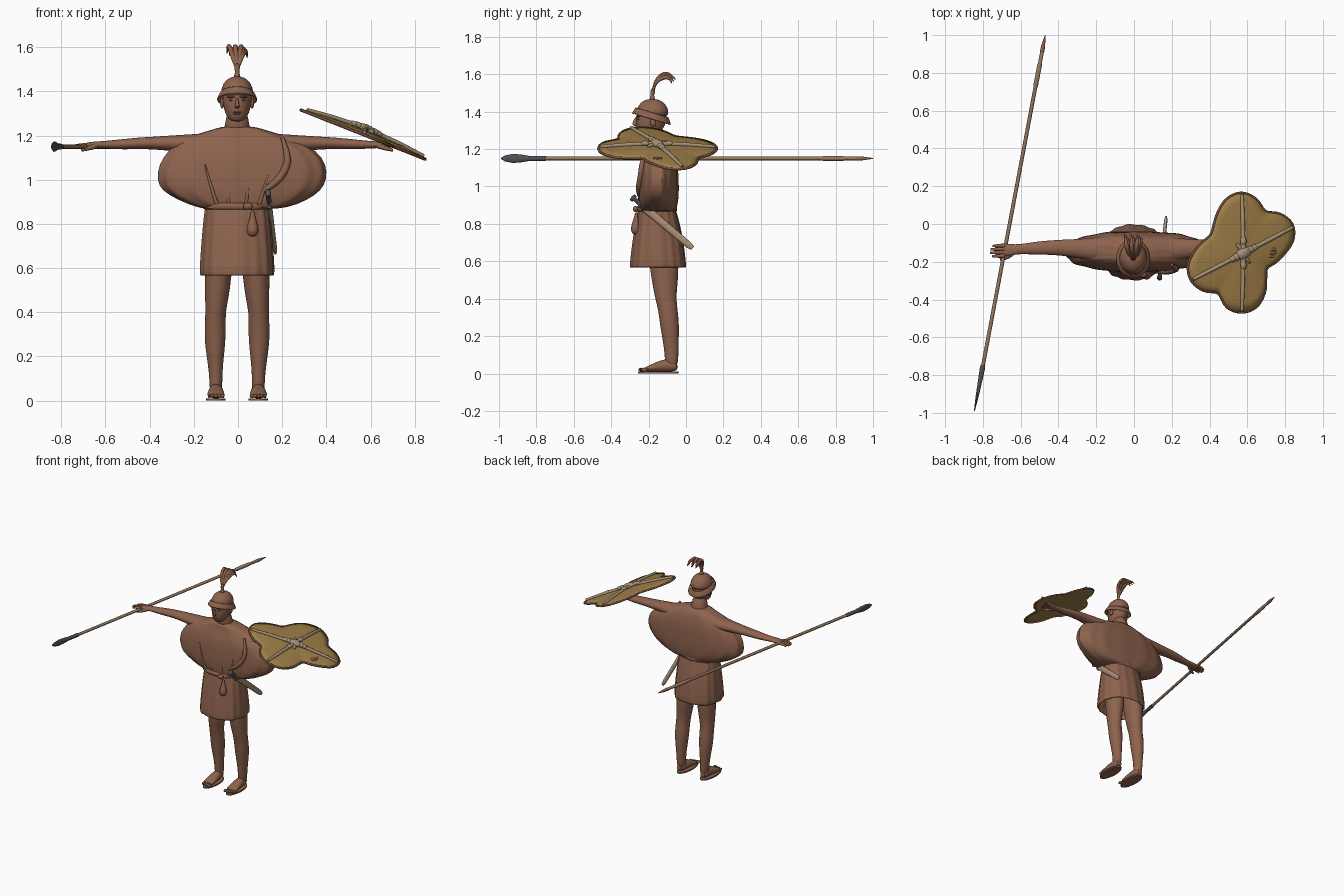
import bpy, bmesh, math
from math import sin, cos, pi, radians
from mathutils import Matrix, Vector

cube = bpy.data.objects.get("Cube")
if cube:
    bpy.data.objects.remove(cube)

X0 = -0.004  # the body's own centre line


def material(name, rgb):
    m = bpy.data.materials.new(name)
    m.use_nodes = True
    m.diffuse_color = (*rgb, 1)
    m.node_tree.nodes["Principled BSDF"].inputs["Base Color"].default_value = (*rgb, 1)
    return m


BROWN = material("warm brown", (0.27, 0.125, 0.075))
OCHRE = material("shield ochre", (0.35, 0.21, 0.065))
RIM = material("rim brown", (0.16, 0.075, 0.04))
PALE = material("pale horn", (0.38, 0.28, 0.18))
WOOD = material("shaft wood", (0.31, 0.20, 0.12))
METAL = material("dark metal", (0.075, 0.08, 0.085))
SCABBARD = material("scabbard tan", (0.42, 0.28, 0.18))


def finish(ob, mat, matrix=None):
    ob.data.materials.clear()
    ob.data.materials.append(mat)
    bpy.ops.object.select_all(action='DESELECT')
    ob.select_set(True)
    bpy.context.view_layer.objects.active = ob
    bpy.ops.object.shade_smooth_by_angle(angle=radians(55))
    if matrix:
        ob.matrix_world = matrix
    return ob


def from_bmesh(name, bm, mat, matrix=None):
    bmesh.ops.recalc_face_normals(bm, faces=bm.faces)
    me = bpy.data.meshes.new(name)
    bm.to_mesh(me)
    bm.free()
    ob = bpy.data.objects.new(name, me)
    bpy.context.collection.objects.link(ob)
    return finish(ob, mat, matrix)


def loft(name, rings, mat, axis='z', n=16, side=1, x0=0, matrix=None, cap=True,
         subdiv=1, pleats=0, amp=0.0, tilt=0.0, power=1.0, shell=0.0):
    """Skin oval rings (x, y, z, radius a, radius b) set across an axis."""
    bm = bmesh.new()
    loops = []
    for k, (x, y, z, a, b) in enumerate(rings):
        loop = []
        for i in range(n):
            t = 2 * pi * i / n
            w = 1 + amp * sin(pleats * t + 0.35 * sin(k)) + amp * 0.5 * sin(pleats * 0.5 * t + 1)
            c, s = cos(t), sin(t)
            u = a * w * math.copysign(abs(c) ** power, c)
            v = b * w * math.copysign(abs(s) ** power, s)
            d = {'z': (u, v, 0), 'x': (0, u, v), 'y': (u, 0, v)}[axis]
            loop.append(bm.verts.new((x0 + side * (x + d[0]), y + d[1], z + d[2] + tilt * d[1])))
        loops.append(loop)
    for p, q in zip(loops, loops[1:]):
        for i in range(n):
            j = (i + 1) % n
            bm.faces.new((p[i], p[j], q[j], q[i]))
    if cap:
        bm.faces.new(loops[0])
        bm.faces.new(loops[-1])
    ob = from_bmesh(name, bm, mat, matrix)
    if shell:
        ob.modifiers.new("Shell", 'SOLIDIFY').thickness = shell
    if subdiv:
        m = ob.modifiers.new("Smooth", 'SUBSURF')
        m.levels = m.render_levels = subdiv
    return ob


def tube(name, pts, radii, mat, matrix=None, cyclic=False, kind='NURBS'):
    cu = bpy.data.curves.new(name, 'CURVE')
    cu.dimensions = '3D'
    cu.bevel_depth, cu.bevel_resolution, cu.use_fill_caps = 1, 2, True
    sp = cu.splines.new(kind)
    sp.points.add(len(pts) - 1)
    for p, co, r in zip(sp.points, pts, radii):
        p.co, p.radius = (*co, 1), r
    sp.use_endpoint_u, sp.order_u, sp.resolution_u = True, 3, 4
    sp.use_cyclic_u = cyclic
    ob = bpy.data.objects.new(name, cu)
    bpy.context.collection.objects.link(ob)
    bpy.ops.object.select_all(action='DESELECT')
    ob.select_set(True)
    bpy.context.view_layer.objects.active = ob
    bpy.ops.object.convert(target='MESH')
    return finish(bpy.context.view_layer.objects.active, mat, matrix)


def ball(name, loc, size, mat, matrix=None, turn=0):
    bm = bmesh.new()
    m = Matrix.LocRotScale(Vector(loc), Matrix.Rotation(turn, 3, 'Z'), Vector(size))
    bmesh.ops.create_uvsphere(bm, u_segments=14, v_segments=9, radius=1, matrix=m)
    return from_bmesh(name, bm, mat, matrix)


# Legs, feet, soles, arms and hands, mirrored
for side, tag in ((1, "left"), (-1, "right")):
    kw = dict(side=side, x0=X0)
    loft(tag + "_leg", [(.096, -.078, .03, .03, .034), (.096, -.077, .09, .029, .037),
         (.098, -.08, .16, .034, .041), (.1, -.088, .26, .048, .053), (.099, -.095, .33, .049, .052),
         (.098, -.108, .4, .046, .057), (.092, -.112, .46, .054, .066), (.086, -.115, .56, .062, .079),
         (.08, -.13, .72, .07, .085), (.07, -.15, .84, .07, .08)], BROWN, **kw)
    loft(tag + "_foot", [(.096, -.042, .035, .02, .02), (.096, -.085, .045, .031, .036),
         (.096, -.14, .04, .035, .032), (.096, -.19, .028, .041, .018),
         (.096, -.225, .022, .039, .011)], BROWN, 'y', **kw)
    loft(tag + "_sole", [(.096, -.148, z, .044, .108) for z in (0, .01)], BROWN, n=28, subdiv=0, **kw)
    for i in range(5):
        ball(tag + "_toe", (X0 + side * (.066 + .015 * i), -.237 + .004 * i, .021),
             (.0095 - .0007 * i, .018, .01), BROWN)
    loft(tag + "_arm", [(.08, -.135, 1.16, .07, .055), (.2, -.135, 1.165, .066, .042),
         (.28, -.13, 1.165, .051, .037), (.38, -.125, 1.166, .043, .029), (.45, -.125, 1.165, .038, .026),
         (.52, -.128, 1.16, .035, .024), (.6, -.133, 1.158, .025, .017), (.65, -.137, 1.158, .031, .015),
         (.695, -.14, 1.155, .037, .012)], BROWN, 'x', **kw)
    for i in range(4):
        y = -.168 + .018 * i
        tip = .762 - .012 * abs(i - 1.4)
        tube(tag + "_finger", [(X0 + side * .68, y, 1.155), (X0 + side * .72, y * 1.01, 1.156),
             (X0 + side * tip, y * 1.02, 1.147)], (.011, .0095, .006), BROWN)
    tube(tag + "_thumb", [(X0 + side * .635, -.15, 1.155), (X0 + side * .665, -.182, 1.143),
         (X0 + side * .705, -.188, 1.134)], (.013, .011, .007), BROWN)

# Tunic: full draped upper part, gathered at a belt over a pleated skirt
loft("tunic_top", [(0, -.15, .866, .13, .085), (.02, -.15, .872, .2, .098), (.02, -.148, .905, .285, .104),
     (.012, -.147, .95, .36, .108), (.014, -.146, 1.0, .383, .108), (.018, -.145, 1.07, .378, .104),
     (.018, -.143, 1.13, .335, .098), (0, -.14, 1.18, .27, .082), (0, -.14, 1.205, .19, .074),
     (0, -.145, 1.225, .12, .066), (0, -.15, 1.243, .07, .057)],
     BROWN, n=56, pleats=14, amp=.018, power=.85)
loft("tunic_skirt", [(X0, -.155, .9, .14, .095), (X0, -.155, .87, .143, .1), (X0, -.152, .8, .152, .118),
     (X0, -.15, .7, .16, .135), (X0, -.15, .6, .167, .147), (X0, -.15, .565, .165, .148)],
     BROWN, n=64, pleats=16, amp=.02, cap=False, shell=.006, power=.85)
loft("belt", [(X0, -.157, z, a, a * .7) for z, a in ((.866, .147), (.87, .154), (.89, .154), (.895, .147))],
     BROWN, n=36, subdiv=0, power=.9)
ball("belt_knot", (.045, -.27, .88), (.022, .014, .016), BROWN)
tube("cloth_fold", [(.2, -.215, 1.19), (.222, -.235, 1.13), (.225, -.24, 1.06), (.17, -.255, .98),
     (.115, -.25, .95)], (.008, .014, .017, .017, .01), BROWN)
for x in (-.12, -.05, .045, .12):
    tube("tunic_crease", [(x * .8, -.246, .89), (x, -.252, .96), (x * 1.25, -.24, 1.07)],
         (.009, .008, .003), BROWN)

# Pouch hanging from the belt
loft("pouch", [(.066, -.265, .865, .008, .008), (.066, -.268, .825, .012, .012), (.066, -.27, .79, .027, .025),
     (.066, -.27, .76, .028, .025), (.066, -.27, .742, .012, .012)], BROWN)

# Head and face
loft("neck", [(X0, -.145, 1.2, .075, .06), (X0, -.152, 1.245, .053, .053), (X0, -.165, 1.32, .05, .052)], BROWN)
loft("head", [(X0, -.222, 1.262, .024, .026), (X0, -.2, 1.285, .049, .06), (X0, -.188, 1.325, .062, .079),
     (X0, -.184, 1.37, .068, .083), (X0, -.182, 1.42, .062, .075)], BROWN, n=20)
loft("nose", [(X0, -.266, 1.372, .006, .006), (X0, -.273, 1.345, .008, .013), (X0, -.273, 1.33, .013, .016),
     (X0, -.266, 1.322, .009, .008)], BROWN, n=10)
for z in (1.306, 1.299):
    ball("lip", (X0, -.259, z), (.019, .008, .004), BROWN)
for side in (1, -1):
    ball("brow", (X0 + side * .027, -.256, 1.375), (.02, .012, .005), BROWN)
    ball("eye", (X0 + side * .026, -.25, 1.36), (.011, .011, .006), RIM)
    ball("ear", (X0 + side * .068, -.175, 1.345), (.009, .016, .024), BROWN)

# Helmet with a sloping brim, knob and drooping plume
loft("helmet_dome", [(X0, -.18, 1.37, .074, .088), (X0, -.18, 1.4, .075, .088), (X0, -.18, 1.435, .064, .076),
     (X0, -.18, 1.458, .042, .05), (X0, -.18, 1.468, .016, .02)], BROWN, n=24)
loft("helmet_brim", [(X0, -.181, 1.398, .074, .088), (X0, -.183, 1.378, .086, .097),
     (X0, -.185, 1.36, .093, .106)], BROWN, n=32, cap=False, tilt=-.3, shell=.006)
loft("plume_stem", [(X0, -.18, 1.46, .02, .02), (X0, -.18, 1.478, .012, .012), (X0, -.18, 1.49, .009, .009),
     (X0, -.178, 1.5, .014, .014), (X0, -.175, 1.53, .012, .012)], BROWN, n=10)
for i in range(9):
    f = (i - 4) / 4
    up = .01 * (i % 3)
    tube("plume_feather", [(X0, -.178, 1.495), (X0 + f * .02, -.17, 1.55), (X0 + f * .032, -.135, 1.598 - up),
         (X0 + f * .04, -.09, 1.608 - up), (X0 + f * .046, -.055 - up, 1.572 - up)],
         (.006, .009, .011, .01, .002), BROWN)

# Spear, built along y and turned
spear = Matrix.Translation((-.6575, .005, 1.15)) @ Matrix.Rotation(radians(-10.67), 4, 'Z')


def spear_part(name, profile, mat):
    loft(name, [(0, y, 0, a, b) for y, a, b in profile], mat, 'y', n=12, matrix=spear, subdiv=0)


spear_part("spear_shaft", [(-.8, .01, .01), (.73, .01, .01), (.74, .0125, .0125), (.85, .0125, .0125),
                           (.86, .01, .01), (.93, .01, .01)], WOOD)
spear_part("spear_butt", [(.92, .011, .011), (.95, .011, .011), (1.012, .002, .002)], BROWN)
spear_part("spear_head", [(-1.012, .002, .003), (-.99, .004, .016), (-.95, .007, .024), (-.91, .009, .022),
                          (-.86, .011, .014), (-.78, .014, .013), (-.765, .012, .012)], METAL)

# Sheathed sword at the left hip
grip, tip = Vector((.135, -.29, .945)), Vector((.17, .035, .67))
aim = (tip - grip).to_track_quat('Z', 'Y').to_matrix().to_4x4()
sword = Matrix.Translation(grip) @ aim


def sword_part(name, profile, mat):
    loft(name, [(0, 0, t, a, b) for t, a, b in profile], mat, matrix=sword, subdiv=0)


sword_part("sword_grip", [(0, .008, .012), (.005, .014, .02), (.018, .013, .018), (.022, .009, .011),
                          (.06, .011, .013), (.085, .009, .011), (.088, .014, .025), (.1, .014, .025)], METAL)
sword_part("scabbard", [(.1, .011, .022), (.4, .009, .018), (.427, .006, .012)], SCABBARD)

# Four-lobed domed shield: outline radius at every fifteen degrees
TILT = radians(21.6)
shield = Matrix.Translation((.57, -.155, 1.208)) @ Matrix.Rotation(TILT, 4, 'Y')
R = [.23, .285, .311, .293, .257, .298, .32, .298, .25, .208, .19, .217,
     .255, .293, .302, .28, .245, .296, .313, .297, .246, .185, .158, .187]


def shield_point(t, f, lift=0):
    k = t / (2 * pi) * len(R)
    i, h = int(k), k % 1
    a, b, c, d = (R[(i + j) % len(R)] for j in (-1, 0, 1, 2))
    r = b + .5 * h * (c - a + h * (2 * a - 5 * b + 4 * c - d + h * (3 * (b - c) + d - a)))
    return Vector((f * r * cos(t) / cos(TILT), f * r * sin(t), .018 * (1 - f * f) + lift))


N = 96
bm = bmesh.new()
middle = bm.verts.new(shield_point(0, 0))
rows = [[bm.verts.new(shield_point(2 * pi * i / N, f)) for i in range(N)] for f in (.3, .6, .85, 1)]
for i in range(N):
    j = (i + 1) % N
    bm.faces.new((middle, rows[0][i], rows[0][j]))
    for p, q in zip(rows, rows[1:]):
        bm.faces.new((p[i], q[i], q[j], p[j]))
board = from_bmesh("shield_board", bm, OCHRE, shield)
board.modifiers.new("Thickness", 'SOLIDIFY').thickness = .012
tube("shield_rim", [shield_point(2 * pi * i / N, 1, -.005) for i in range(N)], [.007] * N, RIM,
     shield, cyclic=True, kind='POLY')
for deg in (27, 90, 208, 270):
    t = radians(deg)
    tube("shield_rib", [shield_point(t, f, .004) for f in (.05, .3, .6, .97)], (.016, .011, .012, .009),
         PALE, shield)
    ball("rib_collar", shield_point(t, .2, .008), (.024, .017, .013), PALE, shield, t)

# Knotted boss where the ribs meet
ball("shield_boss", (0, 0, .025), (.05, .03, .02), PALE, shield, radians(27))
for s in (1, -1):
    ball("boss_knob", (s * .04, s * .02, .027), (.022, .02, .014), PALE, shield)
    ball("boss_claw", (s * .02, -s * .03, .022), (.03, .01, .01), PALE, shield, radians(-50))
